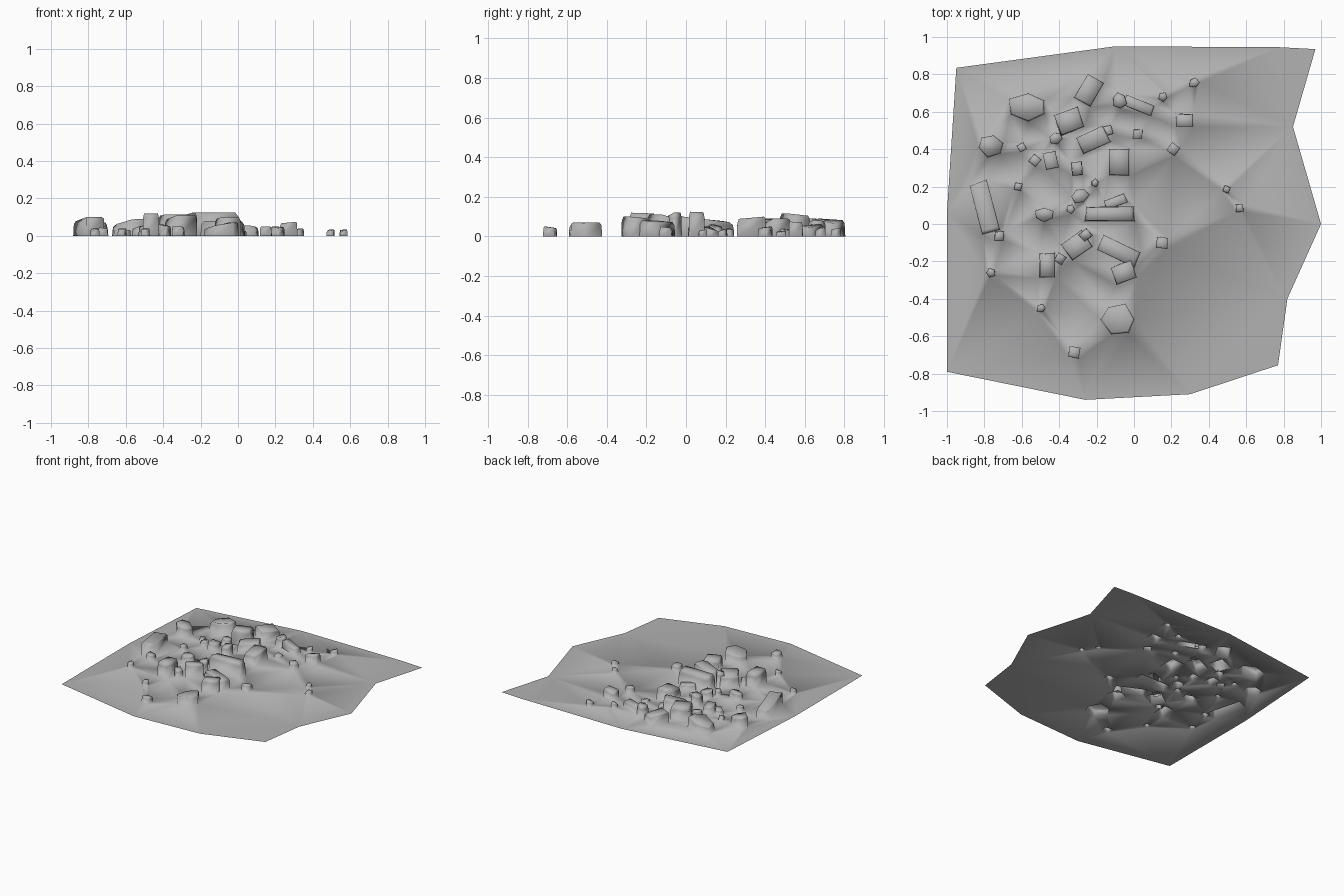
import bpy, bmesh, random
from math import cos, sin, radians, tau
from mathutils import Vector
from mathutils.geometry import delaunay_2d_cdt

if "Cube" in bpy.data.objects:
    bpy.data.objects.remove(bpy.data.objects["Cube"])

random.seed(4)

# ground outline, counter-clockwise
OUTLINE = [(-1, -.79), (-.26, -.94), (.30, -.91), (.77, -.755), (.82, -.40), (1, 0),
           (.85, .52), (.97, .935), (.78, .945), (-.10, .95), (-.95, .835), (-1, .06)]

# squared blocks: x, y, width, depth, height, turn
BLOCKS = [
    (-.24, .715, .105, .155, .09, -30), (-.345, .55, .135, .115, .115, 20),
    (-.22, .45, .165, .10, .09, 25), (-.08, .33, .11, .145, .10, 0),
    (-.80, .09, .10, .28, .10, 15), (-.13, .055, .265, .08, .125, 0),
    (-.465, -.22, .085, .13, .12, 0), (-.305, -.115, .14, .11, .11, 35),
    (-.08, -.145, .23, .09, .08, -25), (-.055, -.26, .12, .10, .10, 20),
    (.27, .555, .095, .07, .075, 0), (.025, .635, .17, .06, .06, -22),
    (-.26, -.06, .06, .055, .12, 40), (-.305, .295, .06, .075, .09, 5),
    (-.445, .34, .07, .09, .06, 12), (-.10, .12, .12, .05, .05, 20),
]
# many-sided boulders
BOULDERS = [
    (-.565, .625, .22, .16, .09, 0), (-.765, .42, .15, .125, .09, -15),
    (-.085, -.51, .19, .16, .07, -25), (-.08, .66, .08, .09, .08, 10),
    (-.29, .15, .10, .08, .06, 30), (-.48, .05, .10, .07, .06, 0),
    (-.42, .46, .07, .06, .05, 20),
]
# little stones: x, y, size, height
STONES = [
    (.155, .68, .05, .045), (.32, .755, .055, .04), (.21, .40, .055, .05),
    (.495, .185, .035, .035), (.565, .085, .04, .035), (.15, -.10, .06, .05),
    (-.32, -.685, .06, .05), (-.495, -.45, .05, .04), (-.765, -.26, .05, .04),
    (-.72, -.065, .05, .045), (-.62, .20, .04, .04), (.02, .48, .05, .03),
    (-.53, .34, .05, .05), (-.34, .08, .05, .05), (-.395, -.185, .05, .06),
    (-.14, .50, .05, .04), (-.60, .41, .04, .03), (-.21, .22, .04, .04),
]

bm = bmesh.new()
points = [Vector(p) for p in OUTLINE]
regions = [list(range(len(OUTLINE)))]


def rock(x, y, w, d, h, turn, sides):
    """Open-bottomed rock: base ring, shoulder ring and a tilted top."""
    a = radians(turn)
    k = 1 / cos(tau / 8) if sides == 4 else 1.05
    rough = .05 if sides == 4 else .14
    shape = []
    for i in range(sides):
        t = tau * (i + .5) / sides
        r = k * random.uniform(1 - rough, 1 + rough) / 2
        u, v = cos(t) * r * w, sin(t) * r * d
        shape.append(Vector((u * cos(a) - v * sin(a), u * sin(a) + v * cos(a))))
    tilt = Vector((random.uniform(-.25, .25), random.uniform(-.25, .25)))
    rings = []
    for scale, level in ((1, 0), (.96, .78), (.84, 1)):
        ring = []
        for p in shape:
            z = level * (h + tilt.dot(p) - tilt.length * .02)
            ring.append(bm.verts.new((x + p.x * scale, y + p.y * scale, min(z, h))))
        rings.append(ring)
    for lo, hi in zip(rings, rings[1:]):
        for i in range(sides):
            j = (i + 1) % sides
            bm.faces.new((lo[i], lo[j], hi[j], hi[i]))
    bm.faces.new(rings[-1])
    # remember the footprint so the ground can be cut around it
    regions.append(list(range(len(points), len(points) + sides)))
    points.extend(v.co.xy for v in rings[0])


for b in BLOCKS:
    rock(*b, 4)
for b in BOULDERS:
    rock(*b, 6)
for x, y, s, h in STONES:
    rock(x, y, s, s, h, random.uniform(-40, 40), random.choice((4, 5)))

# ground sheet stitched between the outline and all rock footprints
verts, _, faces, _, _, source = delaunay_2d_cdt(points, [], regions, 1, 1e-5)
ground = [bm.verts.new((v.x, v.y, 0)) for v in verts]
for f, src in zip(faces, source):
    if list(src) == [0]:
        bm.faces.new([ground[i] for i in f])
bmesh.ops.delete(bm, geom=[v for v in bm.verts if not v.link_faces], context='VERTS')
bmesh.ops.remove_doubles(bm, verts=bm.verts[:], dist=1e-4)
for f in bm.faces:
    f.smooth = True

mesh = bpy.data.meshes.new("rubble_ground")
bm.to_mesh(mesh)
bm.free()
obj = bpy.data.objects.new("rubble_ground", mesh)
bpy.context.collection.objects.link(obj)

# darker stone grey
stone = bpy.data.materials.new("stone_grey")
stone.diffuse_color = (.45, .45, .45, 1)
stone.use_nodes = True
stone.node_tree.nodes["Principled BSDF"].inputs["Base Color"].default_value = stone.diffuse_color
mesh.materials.append(stone)
